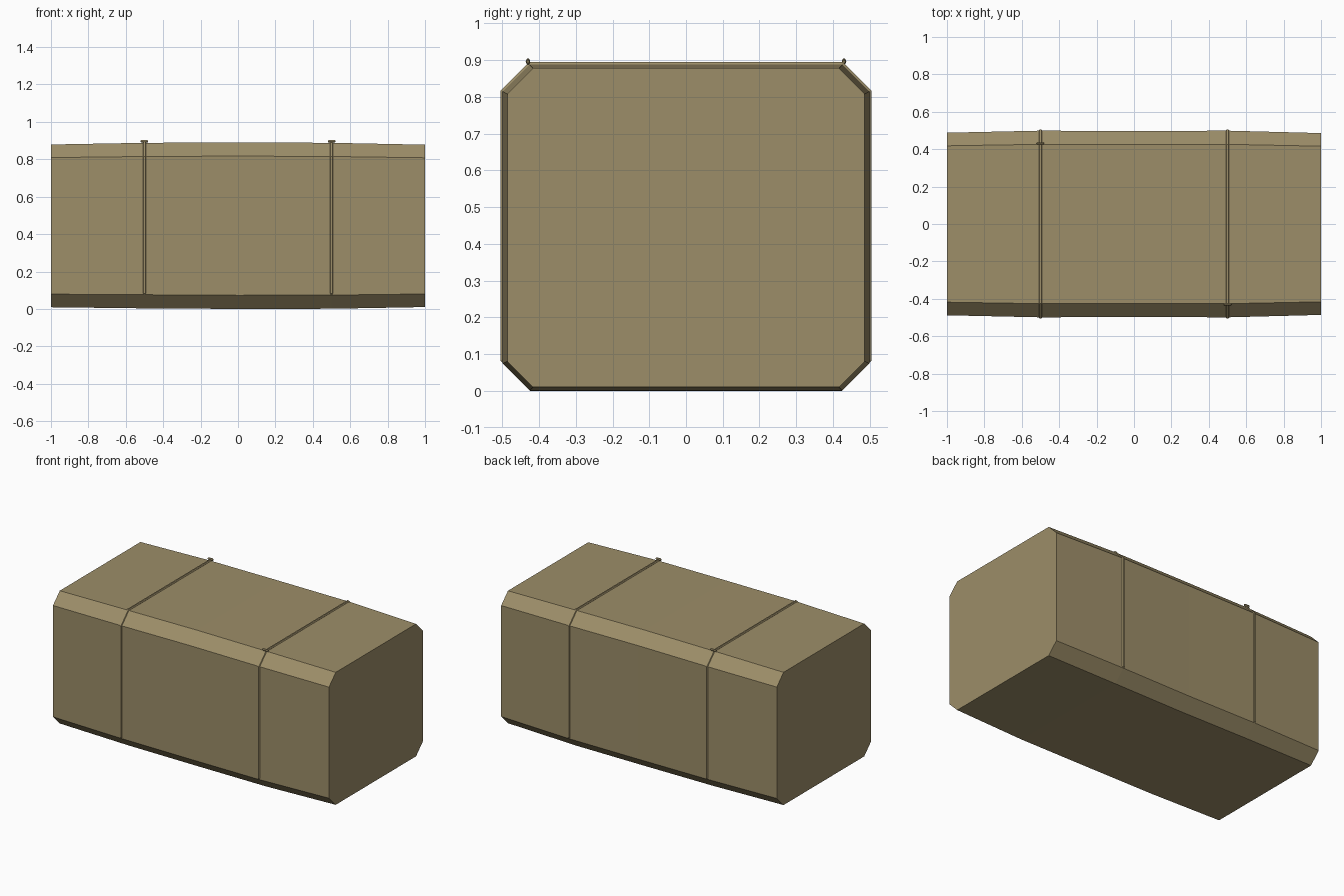
import bpy, bmesh, math
from mathutils import Vector

if "Cube" in bpy.data.objects:
    bpy.data.objects.remove(bpy.data.objects["Cube"])


def material(name, rgb):
    m = bpy.data.materials.new(name)
    m.diffuse_color = (*rgb, 1)
    m.use_nodes = True
    m.node_tree.nodes["Principled BSDF"].inputs["Base Color"].default_value = m.diffuse_color
    return m


straw = material("straw", (0.335, 0.27, 0.14))


def loft(name, rings, mat, capped=True):
    """Skin a list of rings; closes end to end when not capped."""
    bm = bmesh.new()
    vs = [[bm.verts.new(p) for p in r] for r in rings]
    n = len(rings[0])
    for i in range(len(vs) - (1 if capped else 0)):
        a, b = vs[i], vs[(i + 1) % len(vs)]
        for j in range(n):
            k = (j + 1) % n
            bm.faces.new((a[j], a[k], b[k], b[j]))
    if capped:
        bm.faces.new(vs[0])
        bm.faces.new(vs[-1])
    bmesh.ops.recalc_face_normals(bm, faces=bm.faces)
    me = bpy.data.meshes.new(name)
    bm.to_mesh(me)
    bm.free()
    me.materials.append(mat)
    ob = bpy.data.objects.new(name, me)
    bpy.context.collection.objects.link(ob)
    return ob


def octagon(x, hy, z0, z1, c=0.073):
    """Chamfered rectangular section, half width hy, from z0 to z1."""
    return [Vector((x, y, z)) for y, z in (
        (-hy + c, z0), (hy - c, z0), (hy, z0 + c), (hy, z1 - c),
        (hy - c, z1), (-hy + c, z1), (-hy, z1 - c), (-hy, z0 + c))]


# Bale: slightly bulging, chamfered block
sections = [(-1, .488, .009, .879, .07), (-.5, .499, .003, .888), (0, .497, .0, .890),
            (.5, .499, .001, .888), (1, .486, .010, .878, .07)]
loft("hay_bale", [octagon(*s) for s in sections], straw)


# Twine: thin six-sided loop sunk slightly into the bale, with a knot on one top edge
def twine_loop(name, x, knot_y):
    path = octagon(x, .4985, .010, .8885, .0755)
    mid = sum(path, Vector()) / len(path)
    r, rings = .0085, []
    for i, p in enumerate(path):
        t = (path[(i + 1) % 8] - p).normalized() + (p - path[i - 1]).normalized()
        t.normalize()
        out = Vector((1, 0, 0)).cross(t)
        if out.dot(p - mid) < 0:
            out = -out
        rings.append([p + Vector((r * math.cos(a), 0, 0)) + out * r * math.sin(a)
                      for a in (k * math.pi / 3 for k in range(6))])
    loft(name, rings, straw, capped=False)
    knot = [(-.020, .004), (-.016, .008), (-.008, .009), (0, .008),
            (.008, .009), (.016, .008), (.020, .004)]
    loft(name + "_knot",
         [[(x + dx, knot_y + .7 * w * math.cos(a), .896 + w * math.sin(a))
           for a in (k * math.pi / 3 for k in range(6))] for dx, w in knot], straw)


twine_loop("left_twine", -.5, .43)
twine_loop("right_twine", .5, -.43)
